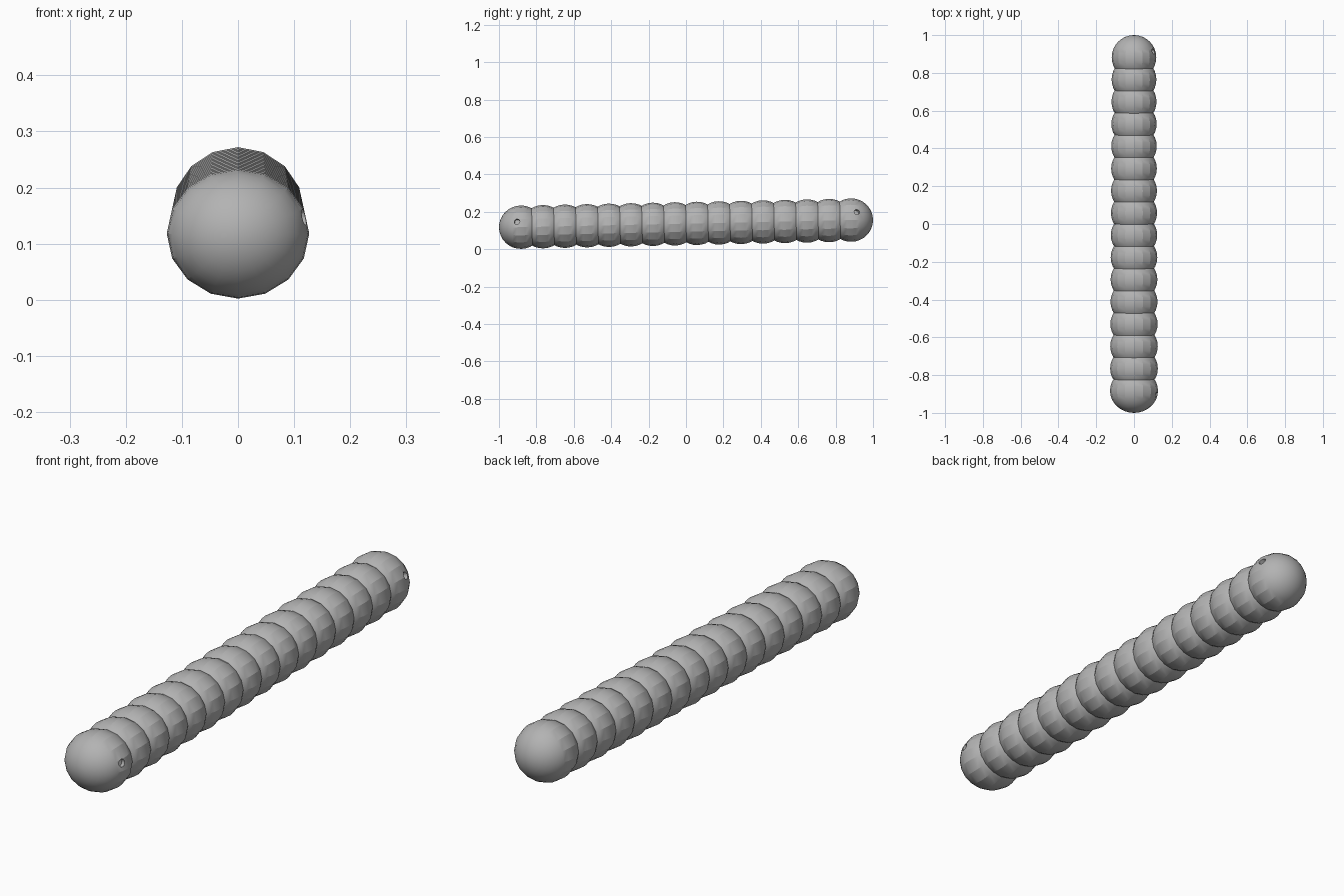
import bpy
import math
from mathutils import Vector

if "Cube" in bpy.data.objects:
    bpy.data.objects.remove(bpy.data.objects["Cube"], do_unlink=True)

COUNT = 16
START = Vector((0, -0.8825, 0.118))
END = Vector((0, 0.8825, 0.156))
TILT = math.atan2(END.z - START.z, END.y - START.y)

grey = bpy.data.materials.new("plain_grey")
grey.use_nodes = True
colour = (0.45, 0.45, 0.45, 1)
grey.diffuse_color = colour
grey.node_tree.nodes["Principled BSDF"].inputs["Base Color"].default_value = colour


def make_ball(index):
    """One ball of the chain, poles along its length, slightly narrower to the back."""
    t = index / (COUNT - 1)
    bpy.ops.mesh.primitive_uv_sphere_add(
        segments=16, ring_count=16, radius=1,
        location=START.lerp(END, t), rotation=(math.pi / 2 + TILT, 0, 0))
    ball = bpy.context.object
    ball.name = f"body_segment_{index + 1}"
    ball.scale = (0.127 - 0.009 * t, 0.116, 0.1175)
    ball.data.materials.append(grey)
    return ball


def cut_eye(ball, y, z):
    """Shallow round socket on the left side of an end ball."""
    off = Vector((0, y, z)) - ball.location
    width = ball.scale.x
    x = width * math.sqrt(1 - (off.y / 0.1175) ** 2 - (off.z / 0.116) ** 2)
    normal = Vector((x, off.y, off.z)).normalized()
    bpy.ops.mesh.primitive_cylinder_add(
        vertices=12, radius=0.015, depth=0.04, location=(x, y, z),
        rotation=normal.to_track_quat('Z', 'Y').to_euler())
    cutter = bpy.context.object
    cutter.data.materials.append(grey)
    cut = ball.modifiers.new("eye_socket", 'BOOLEAN')
    cut.operation = 'DIFFERENCE'
    cut.solver = 'EXACT'
    cut.object = cutter
    bpy.context.view_layer.objects.active = ball
    bpy.ops.object.modifier_apply(modifier=cut.name)
    bpy.data.objects.remove(cutter, do_unlink=True)


# Chain of overlapping balls
balls = [make_ball(i) for i in range(COUNT)]
balls[0].name = "front_end"
balls[-1].name = "back_end"

# Eye sockets in both ends
cut_eye(balls[0], -0.904, 0.148)
cut_eye(balls[-1], 0.914, 0.2)

# Smooth caps, faceted girth
bpy.ops.object.select_all(action='DESELECT')
for ball in balls:
    ball.select_set(True)
bpy.context.view_layer.objects.active = balls[0]
bpy.ops.object.shade_smooth_by_angle(angle=math.radians(20))
